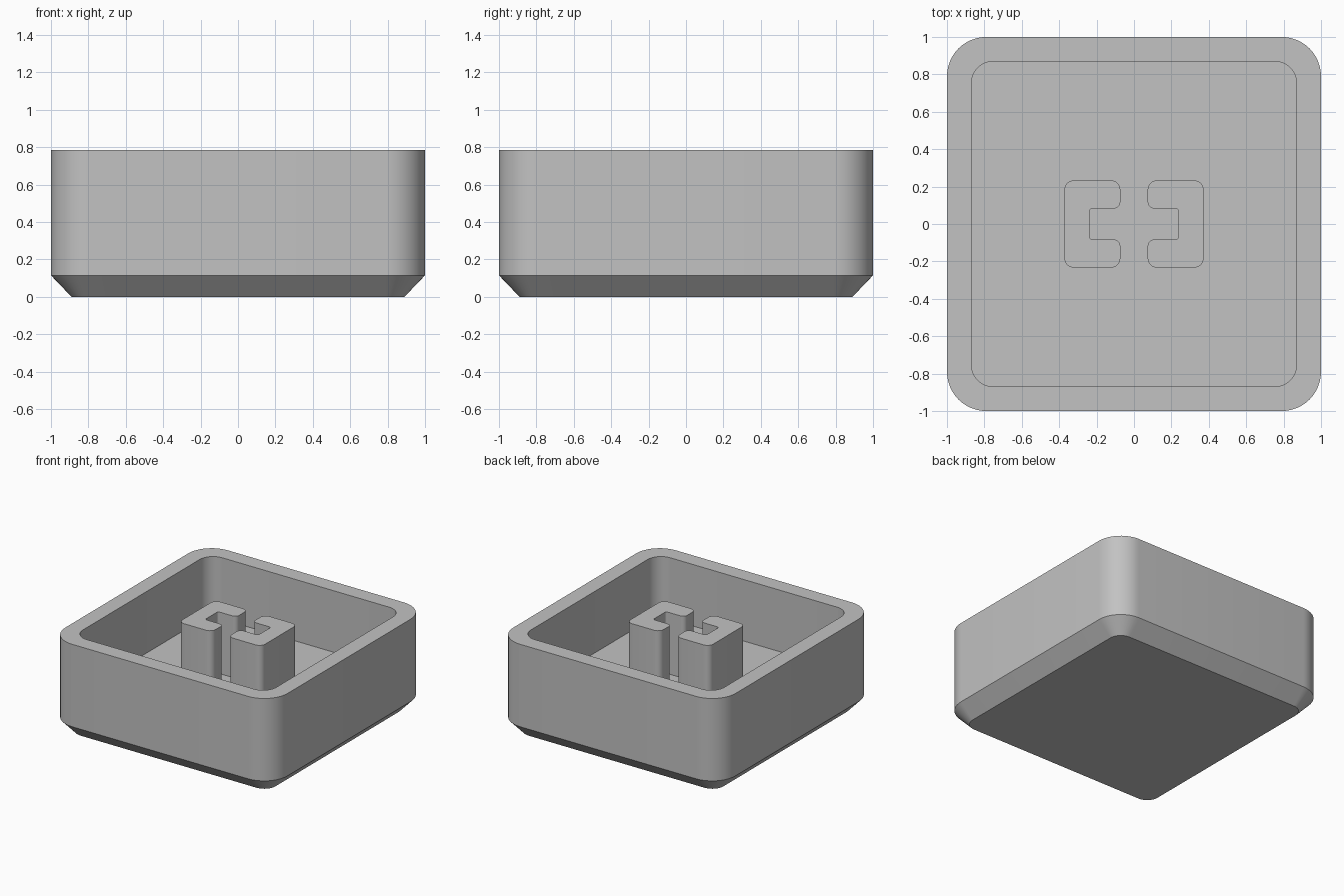
import bpy, bmesh, math
from mathutils import Vector

cube = bpy.data.objects.get("Cube")
if cube:
    bpy.data.objects.remove(cube, do_unlink=True)

HEIGHT, CHAMFER, FLOOR = 0.785, 0.115, 0.285

grey = bpy.data.materials.new("plain_grey")
grey.use_nodes = True
grey.diffuse_color = (0.54, 0.54, 0.54, 1)
grey.node_tree.nodes["Principled BSDF"].inputs["Base Color"].default_value = grey.diffuse_color


def rounded(corners, steps=12):
    """Round each right-angled corner (x, y, radius) of a closed outline."""
    points = []
    for i, (x, y, r) in enumerate(corners):
        p = Vector((x, y))
        to_prev = (Vector(corners[i - 1][:2]) - p).normalized()
        to_next = (Vector(corners[(i + 1) % len(corners)][:2]) - p).normalized()
        centre = p + (to_prev + to_next) * r
        for k in range(steps + 1):
            t = math.pi / 2 * k / steps
            points.append(centre - to_next * r * math.cos(t) - to_prev * r * math.sin(t))
    return points


def square(half, radius):
    return rounded([(-half, -half, radius), (half, -half, radius),
                    (half, half, radius), (-half, half, radius)])


def loft(name, sections):
    """Join a stack of (outline, height) sections and cap both ends."""
    bm = bmesh.new()
    rings = [[bm.verts.new((p.x, p.y, z)) for p in outline] for outline, z in sections]
    for a, b in zip(rings, rings[1:]):
        for i in range(len(a)):
            j = (i + 1) % len(a)
            bm.faces.new((a[i], a[j], b[j], b[i]))
    bm.faces.new(rings[0][::-1])
    bm.faces.new(rings[-1])
    bmesh.ops.recalc_face_normals(bm, faces=bm.faces)
    mesh = bpy.data.meshes.new(name)
    bm.to_mesh(mesh)
    bm.free()
    mesh.materials.append(grey)
    obj = bpy.data.objects.new(name, mesh)
    bpy.context.collection.objects.link(obj)
    bpy.ops.object.select_all(action="DESELECT")
    obj.select_set(True)
    bpy.context.view_layer.objects.active = obj
    bpy.ops.object.shade_smooth_by_angle(angle=math.radians(30))
    return obj


# Open shell: chamfered base, outer wall, flat rim, inner wall, inner floor
loft("cap_shell", [
    (square(0.89, 0.10), 0),
    (square(1.0, 0.21), CHAMFER),
    (square(1.0, 0.21), HEIGHT),
    (square(0.87, 0.12), HEIGHT),
    (square(0.87, 0.12), FLOOR),
])

# Pair of notched stem posts, rising level with the rim
near, far, notch, half, slot = 0.073, 0.372, 0.238, 0.233, 0.083
upper = [(far, half, 0.05), (near, half, 0.05), (near, slot, 0.035), (notch, slot, 0.015)]
lower = [(x, -y, r) for x, y, r in reversed(upper)]
outline = rounded(upper + lower, steps=6)
posts = loft("stem_posts", [(outline, FLOOR), (outline, HEIGHT)])
mirror = posts.modifiers.new("mirror", "MIRROR")
mirror.use_axis[0] = True
mirror.use_mirror_merge = False
